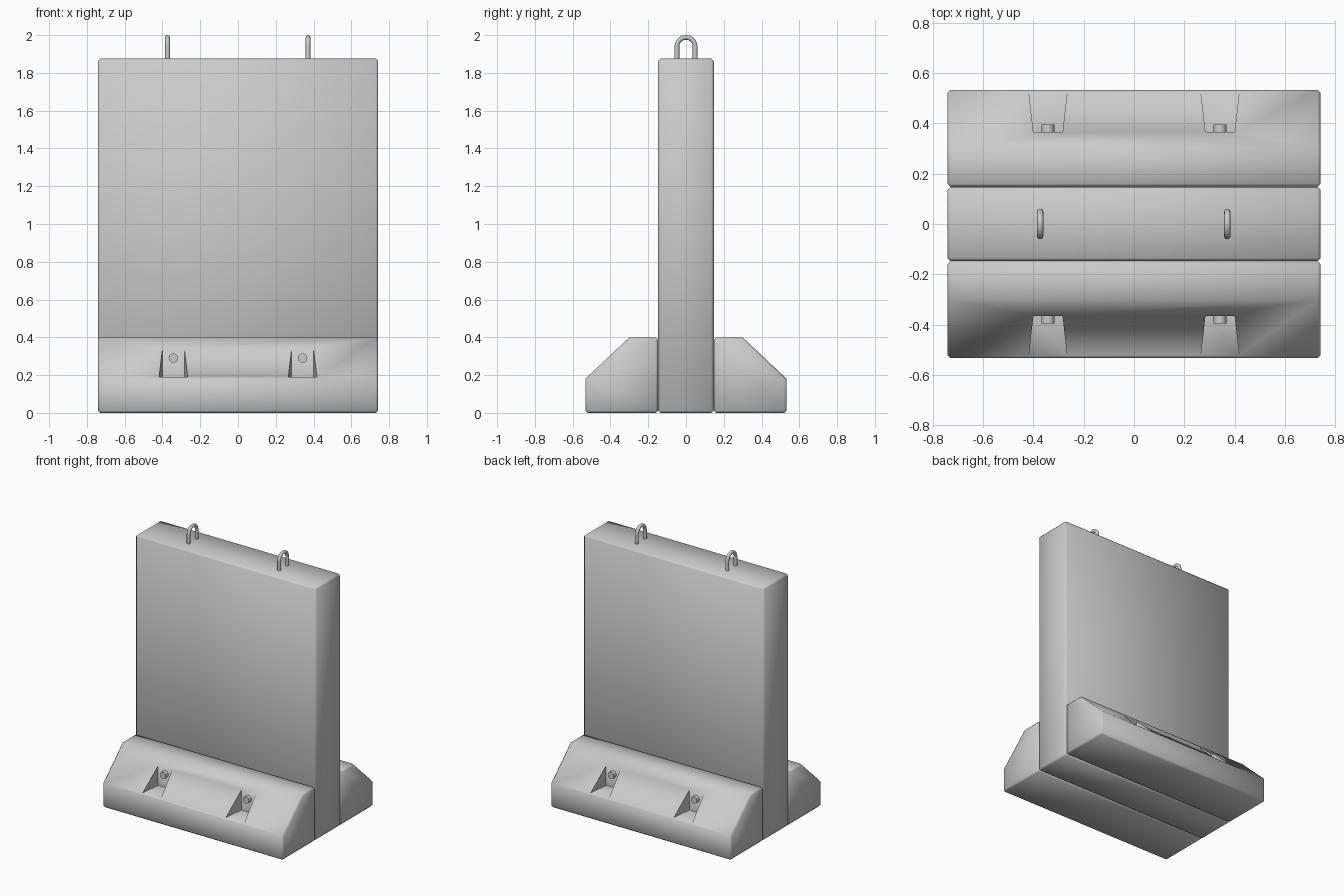
import bpy
import bmesh
from math import pi, cos, sin, radians

if "Cube" in bpy.data.objects:
    bpy.data.objects.remove(bpy.data.objects["Cube"])

HALF_X = 0.742


def prism(name, points, to_3d, axis_vec):
    """Extrude a closed planar profile along axis_vec."""
    bm = bmesh.new()
    face = bm.faces.new([bm.verts.new(to_3d(a, b)) for a, b in points])
    ext = bmesh.ops.extrude_face_region(bm, geom=[face])
    verts = [g for g in ext["geom"] if isinstance(g, bmesh.types.BMVert)]
    bmesh.ops.translate(bm, verts=verts, vec=axis_vec)
    bmesh.ops.recalc_face_normals(bm, faces=bm.faces)
    mesh = bpy.data.meshes.new(name)
    bm.to_mesh(mesh)
    bm.free()
    obj = bpy.data.objects.new(name, mesh)
    bpy.context.collection.objects.link(obj)
    return obj


def chamfer(obj, width=0.012):
    mod = obj.modifiers.new("chamfer", 'BEVEL')
    mod.width = width
    mod.segments = 1
    mod.limit_method = 'ANGLE'
    mod.angle_limit = radians(55)


def finish(obj, angle=60):
    """Apply modifiers, then smooth shade by angle."""
    bpy.ops.object.select_all(action='DESELECT')
    obj.select_set(True)
    bpy.context.view_layer.objects.active = obj
    for mod in list(obj.modifiers):
        bpy.ops.object.modifier_apply(modifier=mod.name)
    bpy.ops.object.shade_smooth_by_angle(angle=radians(angle))


def extrude_x(name, profile):
    return prism(name, profile, lambda y, z: (-HALF_X, y, z), (2 * HALF_X, 0, 0))


# Upright wall slab
wall = extrude_x("wall_slab", [(-0.147, 0), (0.147, 0), (0.147, 1.875), (-0.147, 1.875)])
chamfer(wall)
finish(wall)

# Sloped foot blocks with tapered bolt pockets, front and back
for side, s in (("front", -1), ("back", 1)):
    foot = extrude_x(side + "_foot", [(s * 0.148, 0), (s * 0.533, 0), (s * 0.533, 0.18),
                                      (s * 0.30, 0.40), (s * 0.148, 0.40)])
    chamfer(foot)
    cutters = []
    for cx in (-0.342, 0.342):
        plan = [(cx - 0.058, s * 0.365), (cx + 0.058, s * 0.365),
                (cx + 0.08, s * 0.56), (cx - 0.08, s * 0.56)]
        cut = prism("pocket_cutter", plan, lambda x, y: (x, y, 0.19), (0, 0, 0.3))
        cut.hide_render = True
        cutters.append(cut)
        mod = foot.modifiers.new("pocket", 'BOOLEAN')
        mod.operation = 'DIFFERENCE'
        mod.solver = 'EXACT'
        mod.object = cut
    finish(foot)
    for cut in cutters:
        bpy.data.objects.remove(cut)

    # Bolt heads on the back wall of each pocket
    for cx in (-0.342, 0.342):
        bpy.ops.mesh.primitive_cylinder_add(vertices=24, radius=0.025, depth=0.04,
                                            location=(cx, s * 0.375, 0.29),
                                            rotation=(pi / 2, 0, 0))
        bolt = bpy.context.object
        bolt.name = side + "_bolt"
        finish(bolt, 40)

# Lifting loops on top of the wall
for cx in (-0.373, 0.371):
    r, zc = 0.048, 1.94
    path = [(-r, 1.85)] + [(-r * cos(pi * i / 14), zc + r * sin(pi * i / 14))
                           for i in range(15)] + [(r, 1.85)]
    curve = bpy.data.curves.new("lifting_loop", 'CURVE')
    curve.dimensions = '3D'
    curve.bevel_depth = 0.0125
    curve.bevel_resolution = 4
    curve.use_fill_caps = True
    spline = curve.splines.new('POLY')
    spline.points.add(len(path) - 1)
    for p, (y, z) in zip(spline.points, path):
        p.co = (cx, y, z, 1)
    spline.use_smooth = True
    loop = bpy.data.objects.new("lifting_loop", curve)
    bpy.context.collection.objects.link(loop)
